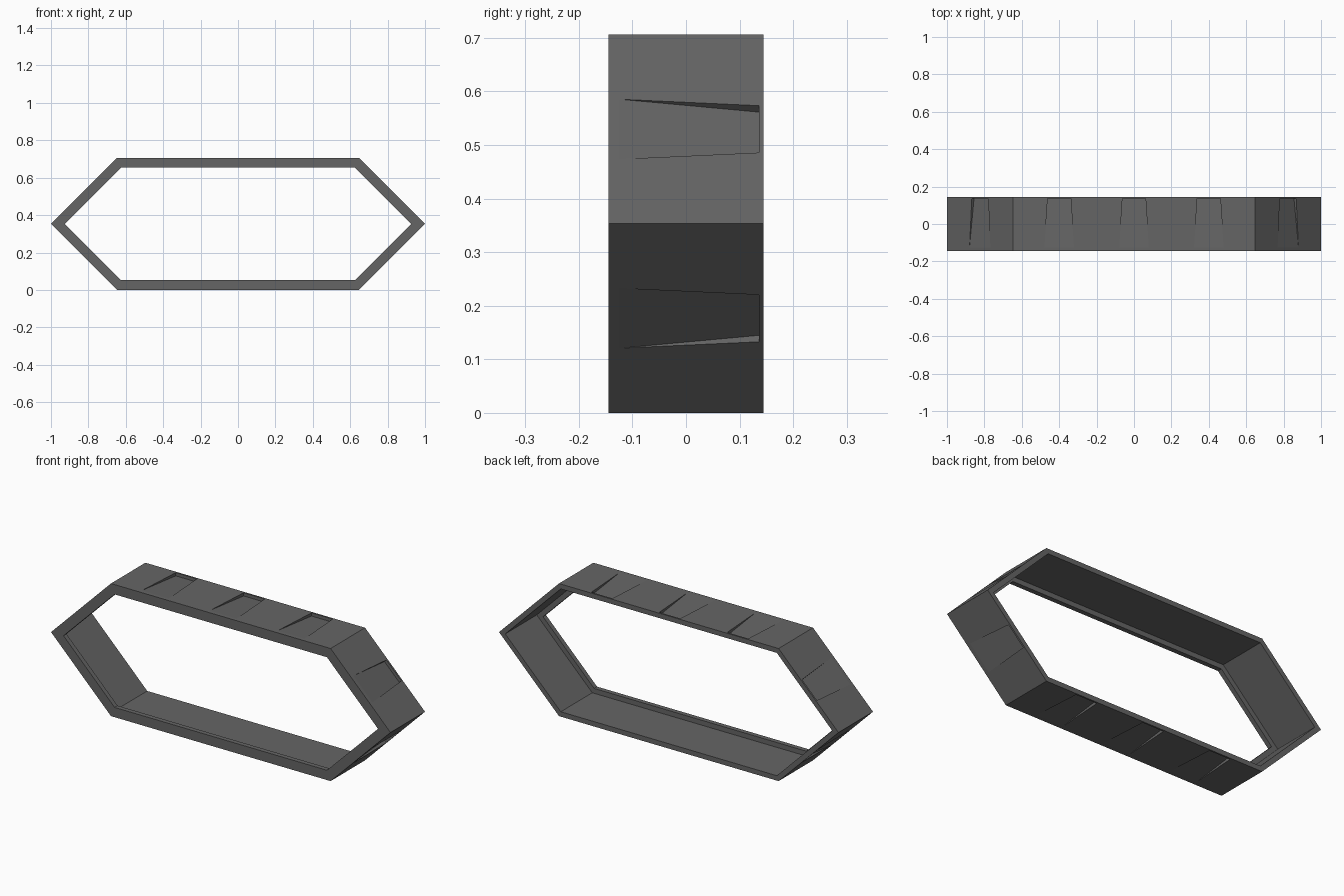
import bpy, bmesh, math
from mathutils import Matrix, Vector

if "Cube" in bpy.data.objects:
    bpy.data.objects.remove(bpy.data.objects["Cube"])

HALF_X, SHOULDER, MID, HALF_Y = 1.0, 0.647, 0.353, 0.145
LIP, WALL, LIP_DEPTH = 0.052, 0.026, 0.025

grey = bpy.data.materials.new("dark grey")
grey.diffuse_color = (0.13, 0.13, 0.13, 1)
grey.use_nodes = True
grey.node_tree.nodes["Principled BSDF"].inputs["Base Color"].default_value = grey.diffuse_color


def hexagon(inset):
    """Stretched hexagon in x/z, moved inwards by inset."""
    tip = HALF_X - inset * math.sqrt(2)
    sx = SHOULDER - inset * math.tan(math.pi / 8)
    h = MID - inset
    return [(tip, MID), (sx, MID + h), (-sx, MID + h),
            (-tip, MID), (-sx, MID - h), (sx, MID - h)]


def make_object(name, bm):
    bmesh.ops.recalc_face_normals(bm, faces=bm.faces)
    mesh = bpy.data.meshes.new(name)
    bm.to_mesh(mesh)
    bm.free()
    mesh.materials.append(grey)
    ob = bpy.data.objects.new(name, mesh)
    bpy.context.collection.objects.link(ob)
    return ob


# Hexagonal frame: closed section with a thicker lip along the front edge
section = [(0, -HALF_Y), (0, HALF_Y), (WALL, HALF_Y),
           (WALL, -HALF_Y + LIP_DEPTH), (LIP, -HALF_Y + LIP_DEPTH), (LIP, -HALF_Y)]
bm = bmesh.new()
loops = [[bm.verts.new((x, y, z)) for x, z in hexagon(i)] for i, y in section]
for a, b in zip(loops, loops[1:] + loops[:1]):
    for k in range(6):
        n = (k + 1) % 6
        bm.faces.new((a[k], a[n], b[n], b[k]))
frame = make_object("hexagonal_frame", bm)

# Ramped recesses in the outer faces, deepest near the back edge
DEPTH, TOP = 0.017, 0.03
Y0, Y1, W0, W1 = -0.125, 0.136, 0.079, 0.062
bm = bmesh.new()


def add_recess(x, z, angle):
    place = Matrix.Translation((x, 0, z)) @ Matrix.Rotation(angle, 4, 'Y')
    rings = []
    for y, w, low in ((Y0, W0, 0.0), (Y1, W1, -DEPTH)):
        rings.append([bm.verts.new(place @ Vector(p)) for p in
                      ((-w, y, low), (w, y, low), (w, y, TOP), (-w, y, TOP))])
    a, b = rings
    bm.faces.new(a)
    bm.faces.new(b)
    for k in range(4):
        n = (k + 1) % 4
        bm.faces.new((a[k], a[n], b[n], b[k]))


for x in (-0.4, 0, 0.4):
    add_recess(x, 2 * MID, 0)
    add_recess(x, 0, math.pi)
sx = (HALF_X + SHOULDER) / 2
for side in (1, -1):
    add_recess(side * sx, MID * 1.5, side * math.pi / 4)
    add_recess(side * sx, MID * 0.5, side * math.pi * 3 / 4)
cutter = make_object("recess_cutter", bm)
cutter.hide_render = True
cutter.hide_set(True)

cut = frame.modifiers.new("recesses", 'BOOLEAN')
cut.operation, cut.solver, cut.object = 'DIFFERENCE', 'EXACT', cutter
bpy.context.view_layer.objects.active = frame
bpy.ops.object.modifier_apply(modifier=cut.name)
bpy.data.objects.remove(cutter)
